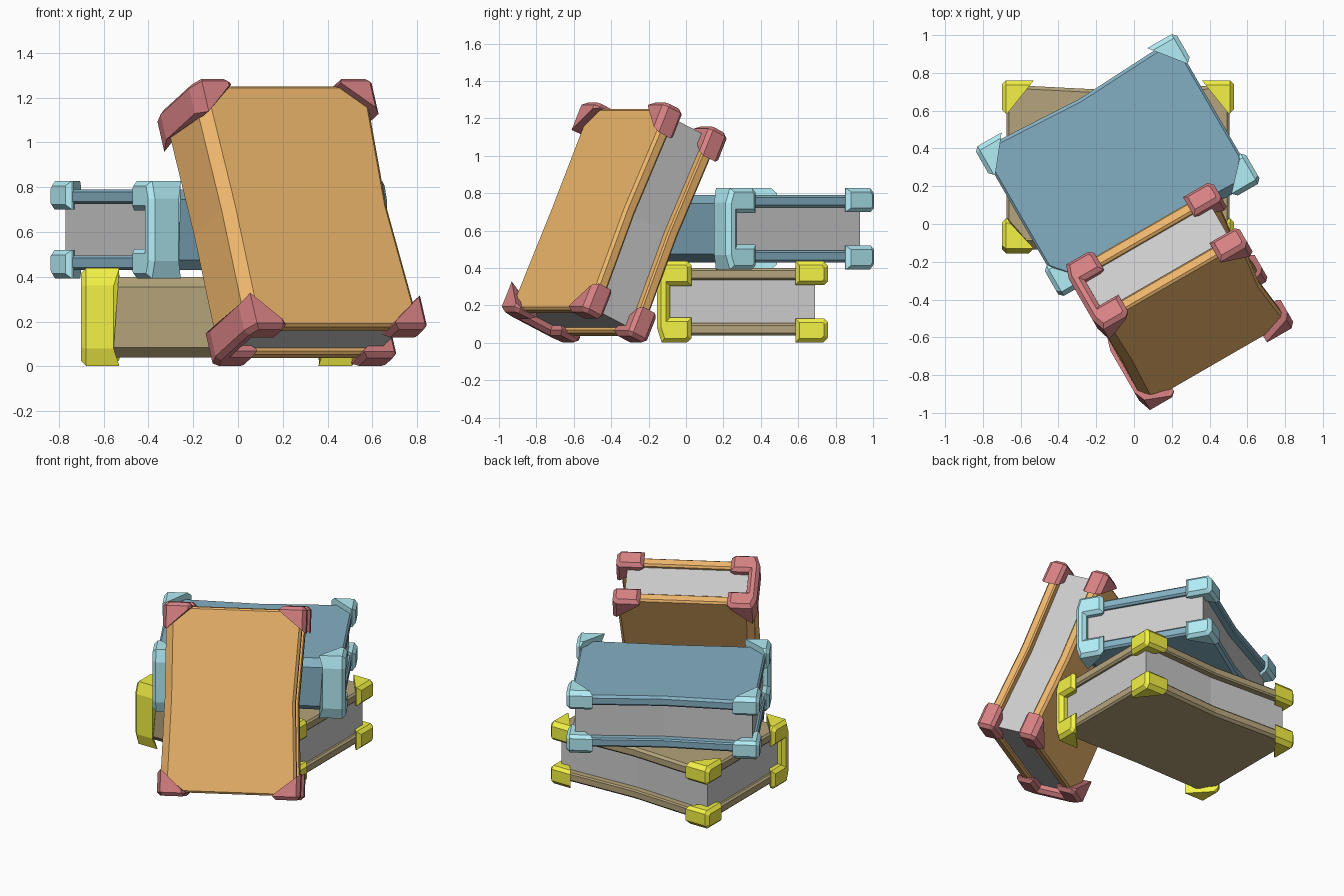
import bpy, bmesh
from math import radians, sin, cos
from mathutils import Matrix, Vector

if "Cube" in bpy.data.objects:
    bpy.data.objects.remove(bpy.data.objects["Cube"])


def material(name, rgb):
    m = bpy.data.materials.new(name)
    m.diffuse_color = (*rgb, 1)
    m.use_nodes = True
    m.node_tree.nodes["Principled BSDF"].inputs["Base Color"].default_value = m.diffuse_color
    return m


def loft(bm, rings, bevel=0.0, ends=(0,)):
    """Skin a list of matching point rings, cap both ends, chamfer the cap outlines."""
    tmp = bmesh.new()
    vs = [[tmp.verts.new(p) for p in r] for r in rings]
    n = len(rings[0])
    for a, b in zip(vs, vs[1:]):
        for i in range(n):
            j = (i + 1) % n
            tmp.faces.new((a[i], a[j], b[j], b[i]))
    caps = [tmp.faces.new(vs[0]), tmp.faces.new(vs[-1])]
    bmesh.ops.recalc_face_normals(tmp, faces=tmp.faces)
    if bevel:
        edges = [e for k in ends for e in caps[k].edges]
        bmesh.ops.bevel(tmp, geom=edges, offset=bevel, segments=1,
                        affect='EDGES', clamp_overlap=True)
    me = bpy.data.meshes.new("tmp")
    tmp.to_mesh(me)
    tmp.free()
    bm.from_mesh(me)
    bpy.data.meshes.remove(me)


def finish(bm, name, matrix, mat=None):
    me = bpy.data.meshes.new(name)
    bm.to_mesh(me)
    bm.free()
    ob = bpy.data.objects.new(name, me)
    ob.matrix_world = matrix
    if mat:
        me.materials.append(mat)
    bpy.context.collection.objects.link(ob)


def mirrored(half):
    """Complete a (y, z) half profile by mirroring it in z."""
    return half + [(y, -z) for y, z in reversed(half)]


# Cross-sections in (y, z): spine at -y, fore edge at +y
COVER = mirrored([(-0.39, 0.115), (0.43, 0.115), (0.437, 0.125), (0.437, 0.165),
                  (0.42, 0.18), (-0.39, 0.18), (-0.437, 0.135)])
# reorder so the loop runs inner top -> outer top -> spine -> outer bottom -> inner bottom
PAGES = [(-0.40, -0.125), (0.39, -0.125), (0.39, 0.125), (-0.40, 0.125)]
BRACKET = mirrored([(-0.385, 0.085), (-0.27, 0.085), (-0.27, 0.195), (-0.295, 0.218),
                    (-0.43, 0.218), (-0.455, 0.14)])
CORNER = [(0.285, 0.09), (0.44, 0.09), (0.46, 0.11), (0.46, 0.19),
          (0.435, 0.218), (0.285, 0.218)]


def pinch(profile, x, amount):
    """Profile ring at x, fore edge pulled in by amount and spine by a third of it."""
    return [(x, y - amount if y > 0 else y + amount / 3, z) for y, z in profile]


def book(name, matrix, cover_mat, metal_mat):
    # C-shaped cover, slightly waisted in the middle
    bm = bmesh.new()
    loft(bm, [pinch(COVER, -0.59, 0), pinch(COVER, 0, 0.03), pinch(COVER, 0.59, 0)],
         0.012, (0, 1))
    finish(bm, name + "_cover", matrix, cover_mat)

    # page block
    bm = bmesh.new()
    loft(bm, [pinch(PAGES, -0.565, 0), pinch(PAGES, 0, 0.03), pinch(PAGES, 0.565, 0)])
    finish(bm, name + "_pages", matrix)

    # wrap-around spine brackets, arms tapering to triangles
    bm = bmesh.new()
    for s in (-1, 1):
        def depth(y):
            return 0.02 + 0.15 * min(1, max(0, (-0.27 - y) / 0.16))
        loft(bm, [[(s * 0.615, y, z) for y, z in BRACKET],
                  [(s * (0.615 - max(0.03, depth(y) - (0.025 if y < -0.45 else 0))), y, z)
                   for y, z in BRACKET]], 0.022)
    finish(bm, name + "_spine_brackets", matrix, metal_mat)

    # triangular caps on the four fore-edge corners
    bm = bmesh.new()
    for s in (-1, 1):
        for t in (-1, 1):
            loft(bm, [[(s * 0.615, y, t * z) for y, z in CORNER],
                      [(s * (0.585 - 0.14 * (y - 0.285) / 0.175), y, t * z)
                       for y, z in CORNER]], 0.022)
    finish(bm, name + "_corner_caps", matrix, metal_mat)


# Bottom book, square to the axes
book("bottom_book", Matrix.Translation((-0.085, 0.30, 0.22)),
     material("brown", (0.46, 0.37, 0.2)), material("yellow", (0.9, 0.88, 0.06)))

# Middle book, turned 30 degrees
book("middle_book",
     Matrix.Translation((-0.085, 0.31, 0.61)) @ Matrix.Rotation(radians(30), 4, 'Z'),
     material("blue", (0.23, 0.43, 0.54)), material("cyan", (0.45, 0.85, 0.93)))

# Leaning book: spine upright on the left, tilted back against the stack
a, t = radians(30), radians(24.5)
across = Vector((cos(a), sin(a), 0))
up = Vector((-sin(a) * sin(t), cos(a) * sin(t), cos(t)))
out = across.cross(up)
lean = Matrix((-up, across, out)).transposed().to_4x4()
book("leaning_book", Matrix.Translation((0.235, -0.385, 0.643)) @ lean,
     material("orange", (0.86, 0.47, 0.15)), material("red", (0.68, 0.22, 0.23)))
